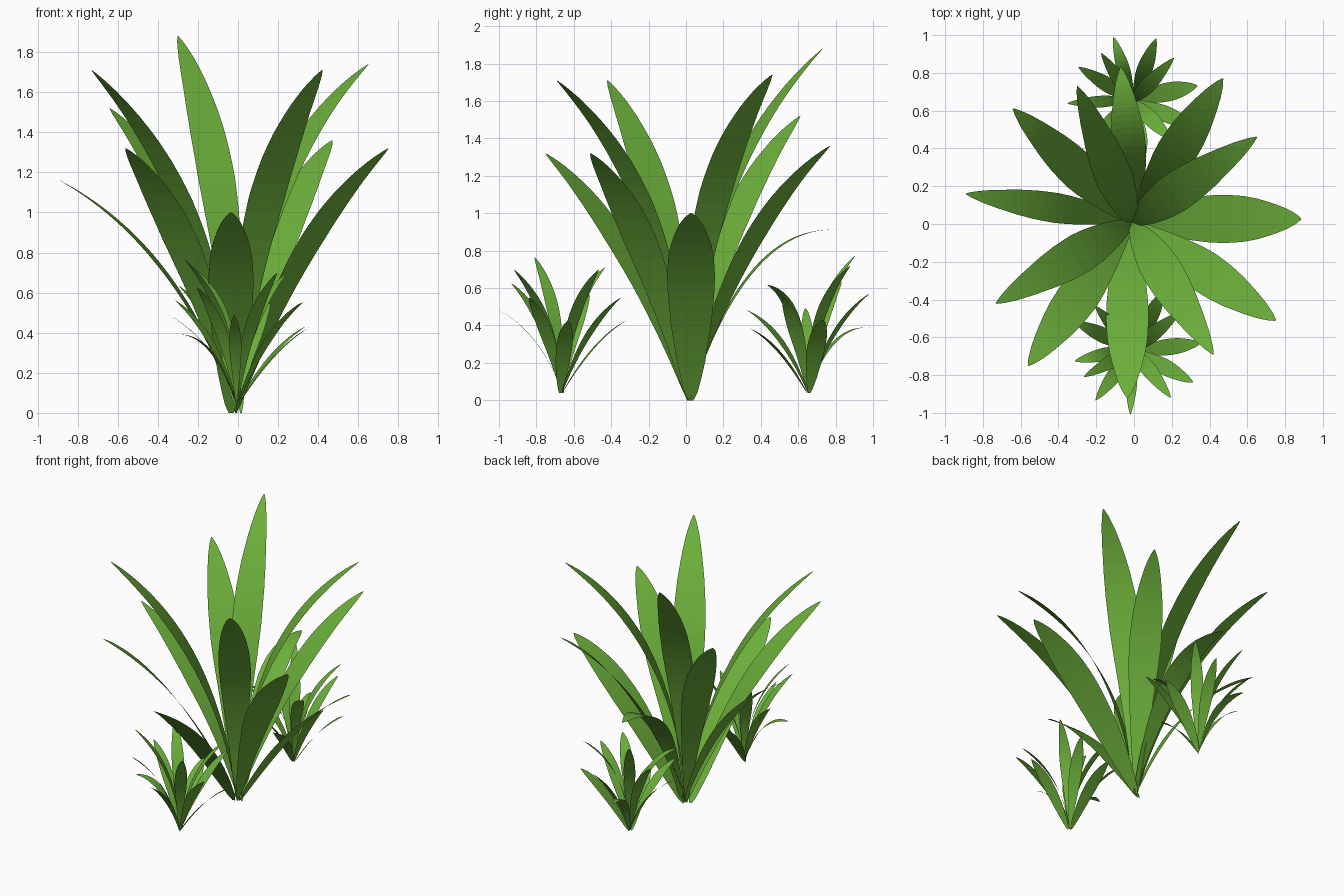
import bpy, math
from mathutils import Vector, Matrix

if "Cube" in bpy.data.objects:
    bpy.data.objects.remove(bpy.data.objects["Cube"])

green = bpy.data.materials.new("leaf green")
green.diffuse_color = (0.15, 0.43, 0.043, 1)
green.use_nodes = True
green.node_tree.nodes["Principled BSDF"].inputs["Base Color"].default_value = green.diffuse_color

# Leaf blades: tip (x, y, z), bend control (radius, height), root (x, y), half-width
ROOT = (-0.01, 0.01)
LEAVES = {
    "A": ((-0.07, 0.83, 0.91), (0.30, 0.96), (0.015, 0.02), 0.09),
    "B": ((0.47, 0.77, 1.36), (0.34, 0.99), ROOT, 0.107),
    "C": ((0.65, 0.46, 1.74), (0.07, 1.23), ROOT, 0.107),
    "D": ((0.885, 0.027, 1.00), (0.43, 0.74), (0, 0.027), 0.128),
    "E": ((0.75, -0.51, 1.32), (0.37, 0.95), ROOT, 0.112),
    "F": ((0.42, -0.69, 1.71), (0.11, 1.16), ROOT, 0.107),
    "G": ((-0.035, -0.92, 1.00), (0.45, 0.73), (-0.035, 0), 0.113),
    "H": ((-0.56, -0.75, 1.32), (0.39, 0.95), ROOT, 0.11),
    "I": ((-0.73, -0.42, 1.71), (0.14, 1.12), ROOT, 0.107),
    "J": ((-0.89, 0.16, 1.16), (0.30, 0.84), (0, 0.02), 0.08),
    "K": ((-0.64, 0.61, 1.52), (0.25, 1.08), ROOT, 0.103),
    "L": ((-0.30, 0.73, 1.88), (0.06, 1.24), ROOT, 0.1),
}
# Half-width ratio along a blade
TIP = [(.55, 1), (.66, .95), (.75, .83), (.85, .61), (.92, .41), (.97, .21), (1, .03)]
BROAD = [(0, .1), (.02, .24), (.07, .4), (.15, .6), (.3, .84), (.45, .97)] + TIP
SLIM = [(0, .05), (.02, .14), (.07, .27), (.15, .43), (.3, .7), (.45, .92)] + TIP
SEG = 28


def ratio(shape, t):
    for (a, u), (b, v) in zip(shape, shape[1:]):
        if t <= b:
            return u + (v - u) * (t - a) / (b - a)
    return shape[-1][1]


def add_leaf(verts, faces, shape, tip, bend, root, half):
    p0 = Vector((root[0], root[1], 0))
    p2 = Vector(tip)
    out = Vector((tip[0] - root[0], tip[1] - root[1], 0)).normalized()
    p1 = p0 + out * bend[0] + Vector((0, 0, bend[1]))
    side = Vector((-out.y, out.x, 0))
    n = len(verts)
    for i in range(SEG + 1):
        # denser rows at the root and tip
        t = i / SEG
        t = 0.7 * t + 0.3 * (0.5 - 0.5 * math.cos(math.pi * t))
        p = p0 * (1 - t) ** 2 + p1 * (2 * t * (1 - t)) + p2 * t * t
        w = half * ratio(shape, t)
        verts += [p - side * w, p + side * w]
    for i in range(SEG):
        k = n + 2 * i
        faces.append((k, k + 2, k + 3, k + 1))


def plant(name, loc, scale, turn, changes={}):
    verts, faces = [], []
    for key, leaf in {**LEAVES, **changes}.items():
        add_leaf(verts, faces, BROAD if key in "DG" else SLIM, *leaf)
    m = (Matrix.Translation(loc) @ Matrix.Rotation(math.radians(turn), 4, 'Z')
         @ Matrix.Scale(scale, 4))
    me = bpy.data.meshes.new(name)
    me.from_pydata([m @ v for v in verts], [], faces)
    me.materials.append(green)
    ob = bpy.data.objects.new(name, me)
    bpy.context.collection.objects.link(ob)


# Large plant and two small offshoots
plant("large_plant", (0, 0, 0), 1, 0)
plant("front_offshoot", (0, -0.66, 0.04), 0.385, 97)
# The back offshoot's inner leaves droop under the large plant
plant("back_offshoot", (0, 0.65, 0.04), 0.39, 12, {
    "A": ((-0.09, 0.91, 0.89), (0.32, 0.96), ROOT, 0.09),
    "F": ((0.40, -0.64, 1.48), (0.15, 1.33), ROOT, 0.107),
    "I": ((-0.70, -0.42, 1.48), (0.15, 1.33), ROOT, 0.107),
    "G": ((-0.035, -0.80, 0.88), (0.40, 0.70), (-0.035, 0), 0.113),
    "H": ((-0.54, -0.73, 1.13), (0.38, 0.88), ROOT, 0.11),
})
